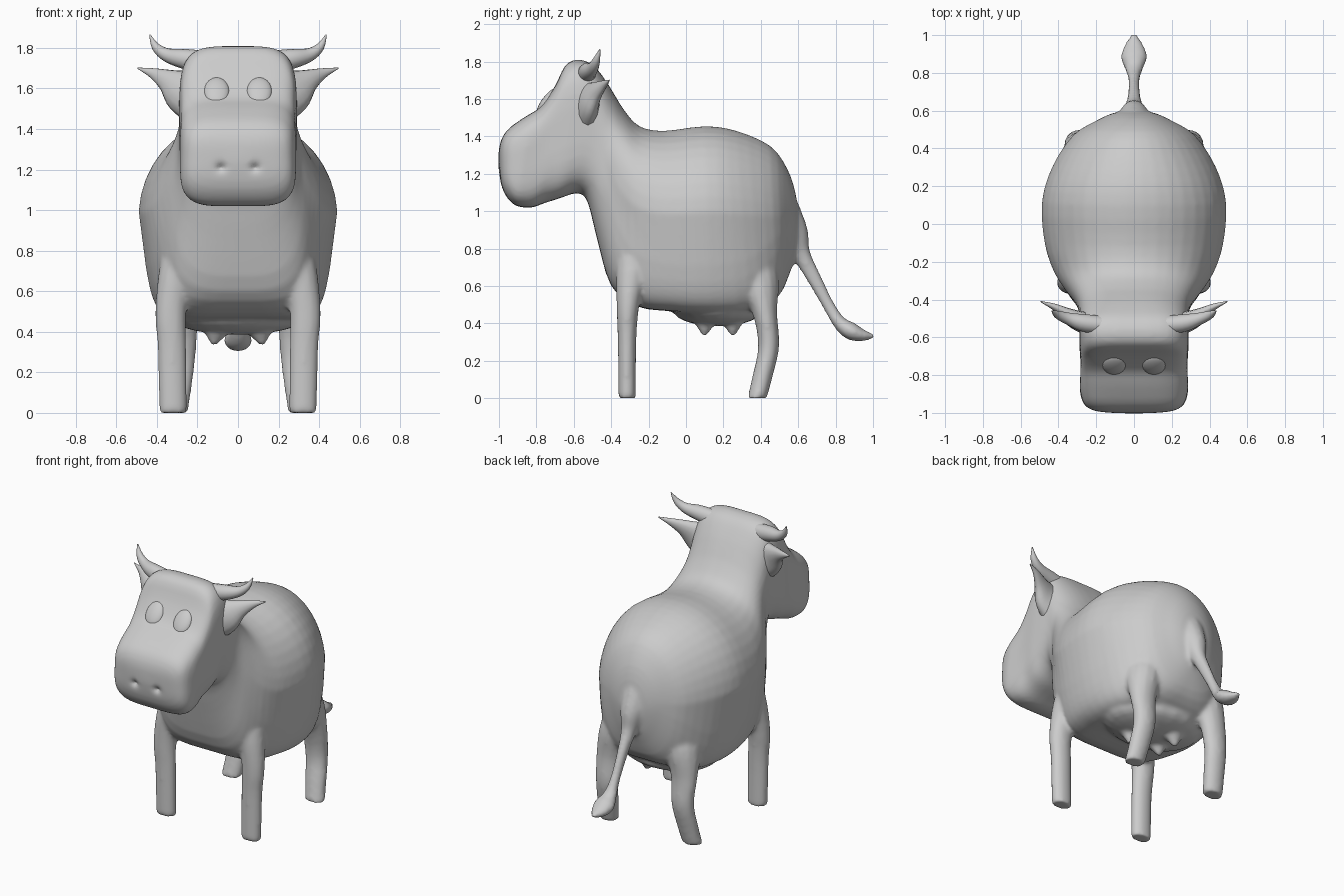
import bpy
import bmesh
import math
from mathutils import Vector, Matrix

cube = bpy.data.objects.get("Cube")
if cube:
    bpy.data.objects.remove(cube, do_unlink=True)

GREY = (0.6, 0.6, 0.6, 1)
mat = bpy.data.materials.new("plain grey")
mat.use_nodes = True
mat.diffuse_color = GREY
mat.node_tree.nodes["Principled BSDF"].inputs["Base Color"].default_value = GREY


def dense(rows, k):
    """Catmull-Rom interpolation of rows of numbers, k steps per span."""
    out = []
    for i in range(len(rows) - 1):
        quad = list(zip(rows[max(i - 1, 0)], rows[i], rows[i + 1],
                        rows[min(i + 2, len(rows) - 1)]))
        for j in range(k):
            t = j / k
            out.append([0.5 * (2 * b + (c - a) * t + (2 * a - 5 * b + 4 * c - d) * t * t
                               + (3 * b - a - 3 * c + d) * t ** 3) for a, b, c, d in quad])
    return out + [list(rows[-1])]


def finish(name, bm, mirror=False):
    bmesh.ops.recalc_face_normals(bm, faces=bm.faces)
    mesh = bpy.data.meshes.new(name)
    bm.to_mesh(mesh)
    bm.free()
    mesh.materials.append(mat)
    ob = bpy.data.objects.new(name, mesh)
    bpy.context.collection.objects.link(ob)
    bpy.ops.object.select_all(action='DESELECT')
    ob.select_set(True)
    bpy.context.view_layer.objects.active = ob
    if mirror:
        ob.modifiers.new("mirror", 'MIRROR').use_mirror_merge = False
        bpy.ops.object.modifier_apply(modifier="mirror")
    bpy.ops.object.shade_smooth_by_angle(angle=math.radians(50))
    return ob


def power(v, e):
    return math.copysign(abs(v) ** (2 / e), v)


def loft(name, rings, n, mirror=False):
    """Skin rings of (centre, side, up, upper roundness, lower roundness, lower taper)."""
    bm = bmesh.new()
    loops = []
    for c, side, up, e_top, e_low, taper in rings:
        loop = []
        for i in range(n):
            a = math.tau * (i + 0.5) / n
            e = e_top if math.sin(a) > 0 else e_low
            h = power(math.sin(a), e)
            w = power(math.cos(a), e) * (1 + taper * min(h, 0))
            loop.append(bm.verts.new(c + side * w + up * h))
        loops.append(loop)
    for p, q in zip(loops, loops[1:]):
        for i in range(n):
            j = (i + 1) % n
            bm.faces.new((p[i], p[j], q[j], q[i]))
    bm.faces.new(loops[0])
    bm.faces.new(loops[-1])
    return finish(name, bm, mirror)


def tube(name, pts, mirror=False, level=False):
    """Tapered tube through (x, y, z, width, depth); level keeps rings horizontal."""
    rows = dense(pts, 4)
    sideways = mirror and not level
    ref = Vector((0, 1, 0)) if sideways else Vector((1, 0, 0))
    rings = []
    for i, r in enumerate(rows):
        t = Vector(rows[min(i + 1, len(rows) - 1)][:3]) - Vector(rows[max(i - 1, 0)][:3])
        t = Vector((0, 0, 1)) if level else t.normalized()
        side = (ref - t * ref.dot(t)).normalized()
        rings.append((Vector(r[:3]), side * r[3], t.cross(side) * r[4], 2, 2, 0))
    return loft(name, rings, 14, mirror)


def ball(name, centre, radii, tilt=0, mirror=False):
    bm = bmesh.new()
    m = (Matrix.Translation(centre) @ Matrix.Rotation(tilt, 4, 'X')
         @ Matrix.Diagonal((*radii, 1)))
    bmesh.ops.create_uvsphere(bm, u_segments=20, v_segments=12, radius=1, matrix=m)
    return finish(name, bm, mirror)


# Body, neck and head: top y, z, bottom y, z, half width, roundness above and below
BODY = [
    (.60, .97, .60, .90, .03, 2, 2), (.585, 1.1, .59, .78, .11, 2, 2),
    (.54, 1.23, .555, .67, .20, 2, 2.5), (.45, 1.35, .49, .54, .325, 2, 3.5),
    (.27, 1.43, .34, .46, .435, 2.1, 6), (.10, 1.455, .13, .45, .49, 2.1, 7),
    (-.12, 1.43, -.08, .465, .475, 2.1, 7), (-.25, 1.455, -.26, .49, .425, 2.2, 6),
    (-.33, 1.54, -.40, .60, .355, 2.5, 4), (-.38, 1.62, -.475, .85, .305, 2.8, 3),
    (-.43, 1.70, -.53, 1.06, .29, 3.2, 3), (-.50, 1.785, -.59, 1.095, .29, 4, 3.4),
    (-.58, 1.81, -.67, 1.07, .29, 4.2, 4), (-.645, 1.78, -.75, 1.045, .285, 4.2, 4),
    (-.70, 1.67, -.82, 1.02, .283, 4.5, 4.5), (-.775, 1.56, -.87, 1.02, .285, 4.5, 4.5),
    (-.86, 1.505, -.92, 1.035, .285, 4, 4.5), (-.955, 1.435, -.965, 1.085, .26, 4, 4),
    (-.995, 1.36, -.99, 1.15, .19, 3.5, 3.5), (-1.003, 1.28, -1.003, 1.24, .02, 2, 2)]
rings = []
for ty, tz, by, bz, w, e1, e2 in dense(BODY, 3):
    top, low = Vector((0, ty, tz)), Vector((0, by, bz))
    mid = (top + low) / 2
    taper = 0.16 * max(0, min(1, (mid.y + 0.5) * 4))
    rings.append((mid, Vector((w, 0, 0)), (top - low) / 2, e1, e2, taper))
body = loft("body_and_head", rings, 40)

# Nostril dents
nostrils = ball("nostril_cutter", (.085, -1.005, 1.21), (.03, .035, .026), mirror=True)
nostrils.hide_render = True
nostrils.hide_viewport = True
cut = body.modifiers.new("nostrils", 'BOOLEAN')
cut.operation = 'DIFFERENCE'
cut.object = nostrils

# Legs
limbs = [
    tube("front_legs", [(.27, -.22, .98, .06, .09), (.30, -.28, .74, .085, .09),
                        (.332, -.31, .5, .077, .062), (.325, -.315, .3, .071, .05),
                        (.32, -.315, 0, .07, .048)], True, True),
    tube("rear_legs", [(.20, .33, .85, .10, .11), (.24, .375, .65, .12, .12),
                       (.28, .42, .46, .09, .068), (.285, .442, .28, .077, .057),
                       (.30, .41, .12, .072, .055), (.315, .38, 0, .068, .052)],
         True, True)]

# Tail with a tuft
limbs.append(tube("tail", [
    (0, .50, .98, .11, .12), (0, .57, .87, .08, .09), (0, .615, .77, .05, .052),
    (0, .68, .65, .034, .04), (0, .76, .5, .03, .033), (0, .82, .405, .047, .037),
    (0, .88, .36, .07, .048), (0, .94, .337, .055, .034), (0, 1.005, .332, .016, .012)]))

# Udder and teats
limbs.append(ball("udder", (0, .17, .47), (.33, .24, .085)))
for label, y in (("front", .1), ("rear", .25)):
    limbs.append(tube(label + "_teats", [
        (.09, y, .46, .11, .09), (.105, y, .395, .06, .05), (.12, y, .335, .014, .014)],
        True, True))

# Fuse limbs and udder with the body into one soft skin
bpy.ops.object.select_all(action='DESELECT')
bpy.context.view_layer.objects.active = body
body.select_set(True)
bpy.ops.object.modifier_apply(modifier="nostrils")
for limb in limbs:
    limb.select_set(True)
bpy.ops.object.join()
skin = body.modifiers.new("skin", 'REMESH')
skin.mode = 'VOXEL'
skin.voxel_size = 0.013
skin.use_smooth_shade = True
soft = body.modifiers.new("soften", 'SMOOTH')
soft.factor = 0.5
soft.iterations = 8

# Horns, ears and eyes
tube("horns", [(.12, -.54, 1.72, .05, .06), (.26, -.525, 1.745, .048, .05),
               (.35, -.50, 1.765, .032, .034), (.405, -.48, 1.805, .021, .021),
               (.435, -.46, 1.865, .003, .003)], True)
tube("ears", [(.2, -.53, 1.56, .08, .14), (.28, -.515, 1.595, .055, .11),
              (.35, -.48, 1.64, .035, .058), (.42, -.44, 1.675, .018, .026),
              (.495, -.41, 1.70, .003, .003)], True)
ball("eyes", (.105, -.744, 1.585), (.063, .028, .085), math.radians(-36), True)
